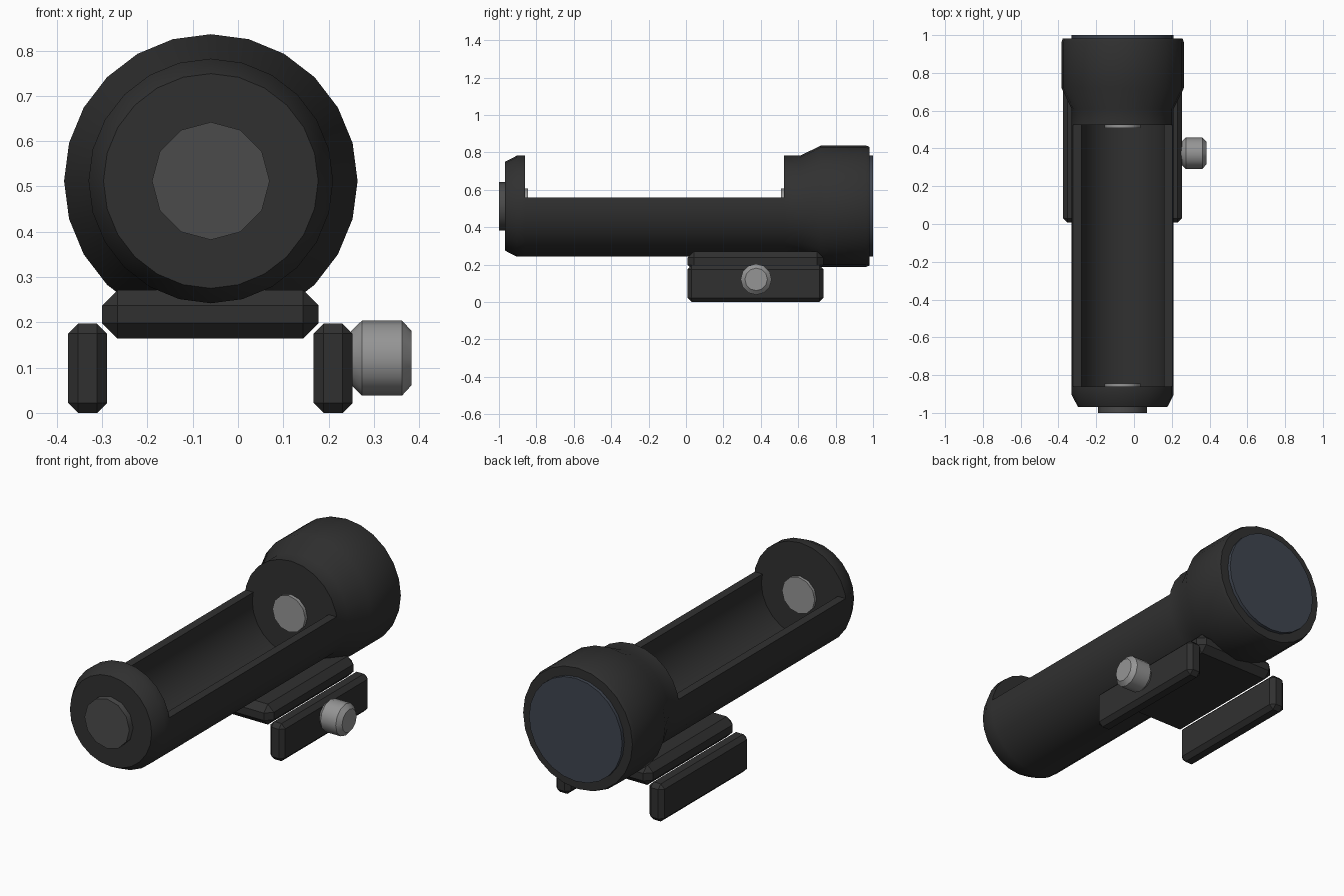
import bpy, bmesh
from math import sin, cos, pi, radians

if "Cube" in bpy.data.objects:
    bpy.data.objects.remove(bpy.data.objects["Cube"])

CX, CZ = -0.06, 0.512      # axis of the light tube


def material(name, rgb):
    m = bpy.data.materials.new(name)
    m.diffuse_color = (*rgb, 1)
    m.use_nodes = True
    m.node_tree.nodes["Principled BSDF"].inputs["Base Color"].default_value = m.diffuse_color
    return m


BLACK = material("black_metal", (0.03, 0.03, 0.03))
RUBBER = material("grey_rubber", (0.07, 0.07, 0.07))
STEEL = material("steel", (0.3, 0.3, 0.3))
GLASS = material("lens_glass", (0.05, 0.06, 0.08))


def finish(name, bm, mat, smooth=True):
    bmesh.ops.recalc_face_normals(bm, faces=bm.faces)
    me = bpy.data.meshes.new(name)
    bm.to_mesh(me)
    bm.free()
    me.materials.append(mat)
    ob = bpy.data.objects.new(name, me)
    bpy.context.collection.objects.link(ob)
    if smooth:
        bpy.ops.object.select_all(action='DESELECT')
        ob.select_set(True)
        bpy.context.view_layer.objects.active = ob
        bpy.ops.object.shade_smooth_by_angle(angle=radians(31))
    return ob


def loft(name, rings, mat):
    """Closed skin over equal-length rings of points, capped at both ends."""
    bm = bmesh.new()
    vs = [[bm.verts.new(p) for p in ring] for ring in rings]
    n = len(vs[0])
    for a, b in zip(vs, vs[1:]):
        for i in range(n):
            j = (i + 1) % n
            bm.faces.new((a[i], a[j], b[j], b[i]))
    bm.faces.new(vs[0])
    bm.faces.new(vs[-1])
    return finish(name, bm, mat)


def circle(r, n):
    return [(r * cos(2 * pi * i / n), r * sin(2 * pi * i / n)) for i in range(n)]


def turned(name, profile, mat, n=24):
    """Turned part along y; profile is (y, radius)."""
    return loft(name, [[(CX + u, y, CZ + v) for u, v in circle(r, n)]
                       for y, r in profile], mat)


def bevel_box(name, x, y, z, bevel, mat):
    bm = bmesh.new()
    bmesh.ops.create_cube(bm, size=1)
    for v in bm.verts:
        for k, (lo, hi) in enumerate((x, y, z)):
            v.co[k] = lo if v.co[k] < 0 else hi
    bmesh.ops.bevel(bm, geom=bm.edges[:], offset=bevel, segments=1,
                    profile=0.5, affect='EDGES')
    return finish(name, bm, mat, smooth=False)


# Tail cap and its push button
turned("tail_cap", [(-0.968, 0.237), (-0.905, 0.27), (-0.86, 0.27)], BLACK)
turned("tail_button", [(-1.0, 0.13), (-0.96, 0.13)], RUBBER, 12)

# Open battery trough: lower part of a tube
def half_ring(r, half_width):
    arc = [(r * cos(radians(a)), r * sin(radians(a))) for a in range(0, -181, -15)]
    return [(half_width, 0.048)] + arc + [(-half_width, 0.048)]

section = half_ring(0.27, 0.2635) + half_ring(0.225, 0.2185)[::-1]
loft("battery_trough", [[(CX + u, y, CZ + v) for u, v in section]
                        for y in (-0.86, 0.525)], BLACK)

# Battery contacts on the inner end walls
turned("rear_contact", [(-0.865, 0.095), (-0.845, 0.095)], STEEL, 12)
turned("front_contact", [(0.507, 0.095), (0.53, 0.095)], STEEL, 12)

# Flared head and lens
turned("head", [(0.525, 0.27), (0.61, 0.27), (0.72, 0.324), (0.963, 0.324),
                (0.982, 0.317)], BLACK)
turned("lens", [(0.975, 0.27), (1.0, 0.27)], GLASS)

# Rail mount: plate and two clamp jaws
Y = (0.008, 0.735)
bevel_box("mount_plate", (-0.3, 0.178), Y, (0.164, 0.271), 0.034, BLACK)
for side, x in (("left", (-0.375, -0.289)), ("right", (0.167, 0.253))):
    bevel_box(side + "_clamp_jaw", x, Y, (0, 0.197), 0.022, BLACK)

# Clamp thumb screw
loft("thumb_screw", [[(x, 0.375 + u, 0.121 + v) for u, v in circle(r, 12)]
                     for x, r in ((0.25, 0.06), (0.274, 0.083),
                                  (0.362, 0.083), (0.383, 0.06))], STEEL)
